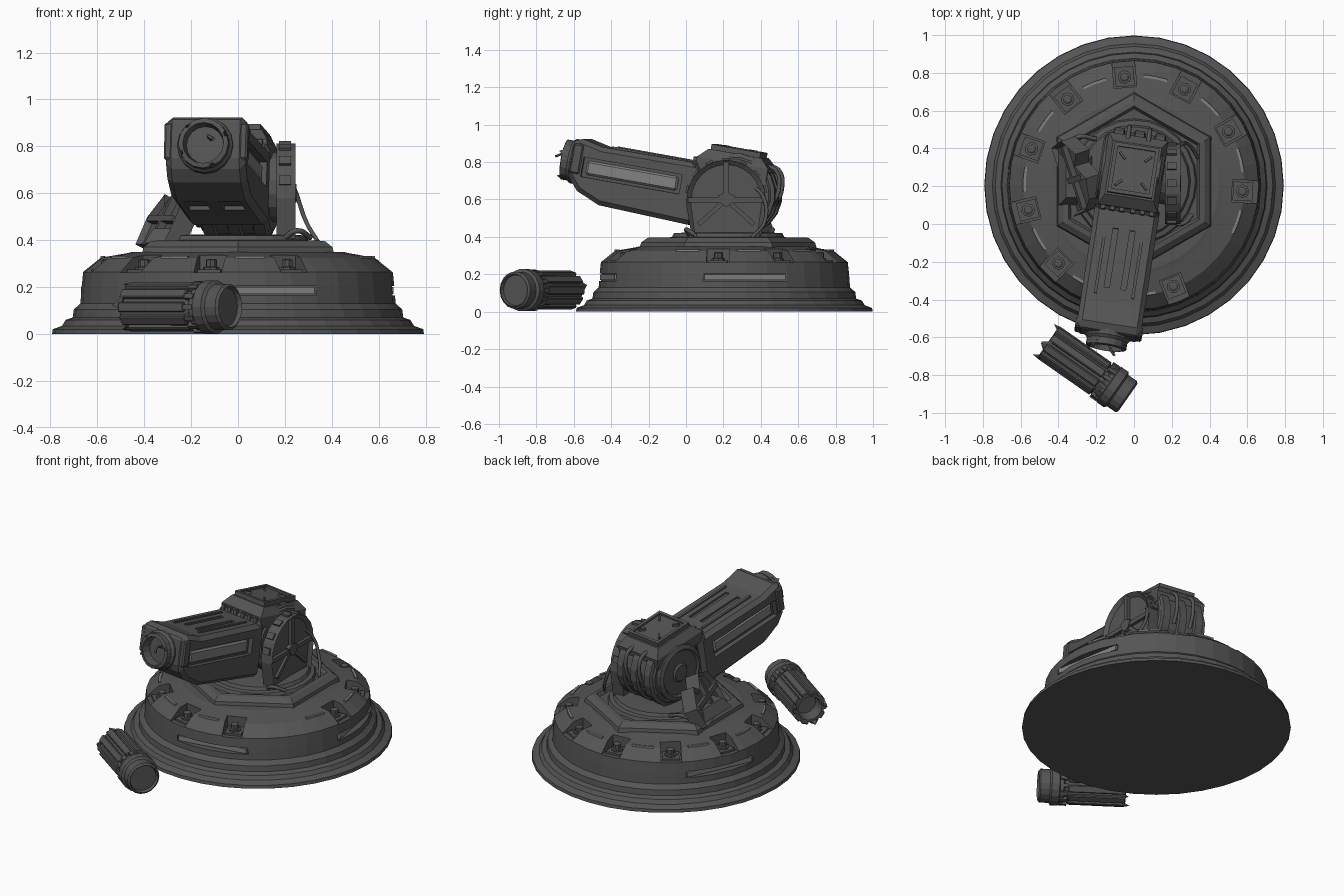
import bpy, bmesh, math
from math import sin, cos, pi, radians
from mathutils import Matrix, Vector

if "Cube" in bpy.data.objects:
    bpy.data.objects.remove(bpy.data.objects["Cube"])

T, R = Matrix.Translation, Matrix.Rotation
I = Matrix.Identity(4)
dark = bpy.data.materials.new("dark_metal")
dark.diffuse_color = (.09, .09, .09, 1)
dark.use_nodes = True
dark.node_tree.nodes["Principled BSDF"].inputs["Base Color"].default_value = dark.diffuse_color
pale = bpy.data.materials.new("worn_metal")
pale.diffuse_color = (.22, .22, .22, 1)
pale.use_nodes = True
pale.node_tree.nodes["Principled BSDF"].inputs["Base Color"].default_value = pale.diffuse_color


def finish(name, bm, M=I, bevel=0):
    bmesh.ops.recalc_face_normals(bm, faces=bm.faces)
    me = bpy.data.meshes.new(name)
    bm.to_mesh(me)
    bm.free()
    me.materials.append(pale if "strip" in name or "side_panels" in name else dark)
    ob = bpy.data.objects.new(name, me)
    bpy.context.collection.objects.link(ob)
    ob.matrix_world = M
    if bevel:
        b = ob.modifiers.new("bevel", 'BEVEL')
        b.width, b.segments = bevel, 1
    return ob


def add_box(bm, lo, hi, M=I):
    lo, hi = Vector(lo), Vector(hi)
    size = hi - lo
    bmesh.ops.create_cube(bm, size=1, matrix=M @ T((lo + hi) / 2) @ Matrix.Diagonal((*size, 1)))


def boxes(name, items, M=I, bevel=0):
    """items: (lo, hi) or (lo, hi, matrix)"""
    bm = bmesh.new()
    for it in items:
        add_box(bm, *it)
    return finish(name, bm, M, bevel)


def lathe(name, prof, n, M=I, phase=0):
    bm = bmesh.new()
    rings = [[bm.verts.new((r * cos(phase + 2 * pi * k / n), r * sin(phase + 2 * pi * k / n), z))
              for k in range(n)] for r, z in prof]
    for a, b in zip(rings, rings[1:]):
        for k in range(n):
            bm.faces.new((a[k], a[(k + 1) % n], b[(k + 1) % n], b[k]))
    bm.faces.new(rings[0])
    bm.faces.new(rings[-1])
    return finish(name, bm, M)


def prism(name, pts, x0, x1, M=I, bevel=0, inset=0, depth=0):
    """side profile in (y, z) extruded along x, optional recessed face at x1"""
    bm = bmesh.new()
    a = [bm.verts.new((x0, y, z)) for y, z in pts]
    b = [bm.verts.new((x1, y, z)) for y, z in pts]
    n = len(pts)
    for k in range(n):
        bm.faces.new((a[k], a[(k + 1) % n], b[(k + 1) % n], b[k]))
    bm.faces.new(a)
    f = bm.faces.new(b)
    bmesh.ops.recalc_face_normals(bm, faces=bm.faces)
    if inset:
        bmesh.ops.inset_region(bm, faces=[f], thickness=inset)
        bmesh.ops.translate(bm, verts=f.verts, vec=(-depth, 0, 0))
    return finish(name, bm, M, bevel)


def hull(name, pts, M=I):
    bm = bmesh.new()
    bmesh.ops.convex_hull(bm, input=[bm.verts.new(p) for p in pts])
    return finish(name, bm, M)


def rect(x0, x1, y0, y1, z):
    return [(x, y, z) for x in (x0, x1) for y in (y0, y1)]


def cut(ob, cutter):
    m = ob.modifiers.new("cut", 'BOOLEAN')
    m.operation, m.solver, m.object = 'DIFFERENCE', 'EXACT', cutter
    bpy.context.view_layer.objects.active = ob
    for mod in [m.name for m in ob.modifiers]:
        bpy.ops.object.modifier_apply(modifier=mod)
    bpy.data.objects.remove(cutter)


def hose(name, pts, r=0.011, M=I):
    cu = bpy.data.curves.new(name, 'CURVE')
    cu.dimensions, cu.bevel_depth, cu.bevel_resolution, cu.resolution_u = '3D', r, 1, 6
    cu.materials.append(dark)
    s = cu.splines.new('BEZIER')
    s.bezier_points.add(len(pts) - 1)
    for p, co in zip(s.bezier_points, pts):
        p.co = co
        p.handle_left_type = p.handle_right_type = 'AUTO'
    ob = bpy.data.objects.new(name, cu)
    bpy.context.collection.objects.link(ob)
    ob.matrix_world = M


# --- round base with bolt notches and side slots
C = T((0, 0.205, 0))
base = lathe("base", [(.793, 0), (.79, .02), (.75, .035), (.735, .06), (.705, .07), (.70, .105),
                      (.672, .13), (.667, .2), (.66, .265), (.585, .325), (.47, .345), (.45, .35)], 36, C)
pads = [radians(95 - 360 / 11 * k) for k in range(11) if k != 4]
slots = [radians(a) for a in (10, 155, -80)]
cut(base, boxes("notch_cutter", [((.52, -.06, .262), (.75, .06, .45), R(a, 4, 'Z')) for a in pads], C))
cut(base, boxes("slot_cutter", [((.62, -.23, .165), (.75, .23, .205), R(a, 4, 'Z')) for a in slots], C))
boxes("slot_strips", [((.60, -.22, .17), (.635, .22, .20), R(a, 4, 'Z')) for a in slots], C)
boxes("notch_plates", [((.525, -.05, .255), (.63, .05, .275), R(a, 4, 'Z')) for a in pads], C)
for a in pads:
    lathe("base_bolt", [(.036, .27), (.036, .285), (.024, .287), (.024, .315), (.015, .32)], 8,
          C @ R(a, 4, 'Z') @ T((.575, 0, 0)))
# thin arc strips between the bolts
boxes("arc_strips", [((.572, -.032, .318), (.587, .032, .333), R(a - pi / 11 + s * .055, 4, 'Z'))
                     for a in pads for s in (-1, 1)], C)

# --- six sided deck and turntable
H = T((0, 0.225, 0))
lathe("deck", [(.475, .335), (.465, .37), (.43, .395), (.40, .398), (.385, .375), (.37, .375)], 6, H, pi / 2)
lathe("turntable", [(.335, .37), (.325, .395), (.30, .40), (.29, .42), (.2, .425)], 24, H)

# --- right yoke: half round plate with rim, spokes and hub
arc = [(.215 + .212 * cos(pi * k / 12), .60 + .212 * sin(pi * k / 12)) for k in range(13)]
prism("right_yoke", arc + [(.0, .58), (.03, .405), (.40, .405), (.43, .58)], .165, .245,
      inset=.025, depth=.02)
boxes("yoke_spokes", [((.20, .01, .585), (.245, .42, .612)), ((.20, .2, .6), (.245, .23, .80)),
                      ((.20, -.012, -.2), (.24, .012, 0), T((.0, .215, .6)) @ R(radians(48), 4, 'X')),
                      ((.20, -.012, -.2), (.24, .012, 0), T((.0, .215, .6)) @ R(radians(-48), 4, 'X'))])
hull("yoke_hub", [(x, .215 + dy, .6 + dz) for x in (.2, .25) for dy, dz in
                  ((-.045, .02), (.045, .02), (-.03, -.02), (.03, -.02), (0, -.04), (0, .04))])
# rim lugs around the yoke
boxes("yoke_lugs", [((.175, -.02, .205), (.225, .02, .222), T((0, .215, .6)) @ R(radians(a), 4, 'X'))
                    for a in range(-75, 90, 25)])

# --- left yoke: broken and leaning inward
L = T((-.29, .05, .40)) @ R(radians(18), 4, 'Z') @ R(radians(27), 4, 'Y')
prism("broken_yoke", [(0, -.03), (.38, -.03), (.40, .10), (.31, .21), (.25, .16), (.17, .24), (.06, .2), (.01, .12)],
      .07, -.02, L, inset=.022, depth=-.025)
boxes("broken_yoke_ribs", [((-.025, .17, -.02), (.03, .2, .2)), ((-.025, .02, .08), (.03, .37, .105))], L)
hull("yoke_foot", rect(-.40, -.20, .10, .38, .39) + rect(-.36, -.24, .14, .34, .45))

# --- gun body, yawed and tipped up around its pivot
G = T((-.01, .24, .635)) @ R(radians(-8.8), 4, 'Z') @ R(radians(-10), 4, 'X')
barrel = prism("barrel_housing", [(-.15, .13), (-.70, .125), (-.84, .155), (-.86, .12), (-.86, -.06), (-.80, -.13),
                                  (-.67, -.185), (-.15, -.205)], -.172, .172, G, bevel=.025)
cuts = [((s * .172 - .03, -.79, -.05), (s * .172 + .03, -.25, .055)) for s in (-1, 1)]
cuts += [((x - .045, -.65, -.25), (x + .045, -.48, -.175)) for x in (-.075, .075)]
cuts += [((x - .014, -.62, .115), (x + .014, -.30, .2)) for x in (-.045, .045)]
cut(barrel, boxes("barrel_cutter", cuts, G))
boxes("barrel_side_panels", [((s * .142 - .015, -.77, -.036), (s * .142 + .015, -.27, .04)) for s in (-1, 1)],
      G, .01)
boxes("barrel_top_rails", [((x - .008, -.66, .12), (x + .008, -.25, .136)) for x in (-.1, .1)], G)
boxes("barrel_seam", [((-.172, -.21, -.19), (.172, -.17, .145))], G, .02)
boxes("nose_plates", [((s * .162 - .018, -.855, -.04), (s * .162 + .018, -.80, .12)) for s in (-1, 1)], G, .008)
# hollow torn muzzle
Z = G @ T((0, 0, .02)) @ R(pi / 2, 4, 'X')
lathe("muzzle_ring", [(.12, .84), (.12, .87), (.108, .885), (.108, .92), (.088, .925), (.08, .87)], 16, Z)
for a in (20, 130, 200, 290):
    hull("muzzle_shard", [(.09, -.02, .9), (.108, -.025, .9), (.09, .02, .9), (.108, .025, .9), (.1, .01, .94)],
         Z @ R(radians(a), 4, 'Z'))
hose("muzzle_wire", [(.03, -.85, .04), (.02, -.92, .05), (.05, -.96, .03)], .007, G)

# rear drum with bands and end caps
D = G @ T((.005, .04, 0)) @ R(pi / 2, 4, 'Y')
lathe("drum", [(.19, -.15), (.205, -.135), (.205, .135), (.19, .15)], 20, D)
for x in (-.11, 0, .11):
    lathe("drum_band", [(.205, x - .03), (.22, x - .024), (.22, x + .024), (.205, x + .03)], 20, D)
lathe("left_drum_cap", [(.175, -.15), (.175, -.175), (.15, -.185), (.14, -.175), (.06, -.175), (.05, -.185)], 20, D)
lathe("right_drum_cap", [(.15, .15), (.15, .19)], 16, D)

# roof hatch with sunken lid and corner latches
hull("roof_block", rect(-.16, .16, -.19, .2, .10) + rect(-.16, .16, -.19, .2, .165) + rect(-.13, .13, -.14, .15, .215), G)
boxes("hatch_rim", [((-.12, -.13, .20), (.12, -.11, .242)), ((-.12, .12, .20), (.12, .14, .242)),
                    ((-.12, -.13, .20), (-.1, .14, .242)), ((.1, -.13, .20), (.12, .14, .242)),
                    ((-.1, -.11, .20), (.1, .12, .23))], G)
boxes("hatch_latches", [((.0, -.006, .22), (.045, .006, .245),
                         T((sx * .085, sy * .09, 0)) @ R(math.atan2(-sy, -sx), 4, 'Z'))
                        for sx in (-1, 1) for sy in (-1, 1)], G)
boxes("roof_teeth", [((x - .012, -.21, .12), (x + .012, -.17, .16)) for x in (-.13, -.08, -.03, .03, .08, .13)], G)
# hoses
for x in (-.055, .055):
    hose("rear_hose", [(x, .17, .18), (x, .23, .16), (x, .26, .07), (x, .24, -.03)], .012, G)
hose("side_hose", [(.2, .33, .69), (.25, .41, .68), (.3, .42, .6), (.33, .38, .5), (.30, .33, .41)][:1]
     + [(.24, .41, .62), (.29, .42, .48), (.34, .35, .395)], .01)
hose("deck_hose", [(.2, .02, .41), (.25, -.0, .44), (.31, .05, .41)], .012)
hose("left_hose", [(-.2, .45, .41), (-.3, .46, .44), (-.36, .40, .39)], .012)

# --- fallen barrel section lying in front
axis = Vector((.43, -.30, 0))
F = T((-.455, -.625, .115)) @ axis.to_track_quat('Z', 'Y').to_matrix().to_4x4()
lathe("fallen_barrel", [(.065, .08), (.075, 0), (.09, 0), (.093, .36), (.106, .37), (.106, .39), (.114, .395),
                        (.114, .44), (.1, .45), (.1, .505), (.088, .515), (.082, .495)], 18, F)
boxes("fallen_barrel_ribs", [((.08, -.022, .0), (.104, .022, .34), R(2 * pi * k / 10, 4, 'Z')) for k in range(10)],
      F, .005)
boxes("fallen_barrel_teeth", [((.09, -.011, .345), (.112, .011, .39), R(2 * pi * k / 14, 4, 'Z')) for k in range(14)], F)
for a in (10, 95, 170, 250):
    hull("fallen_shard", [(.075, -.025, .02), (.1, -.03, .02), (.075, .025, .02), (.1, .03, .02), (.1, .01, -.03)],
         F @ R(radians(a), 4, 'Z'))
